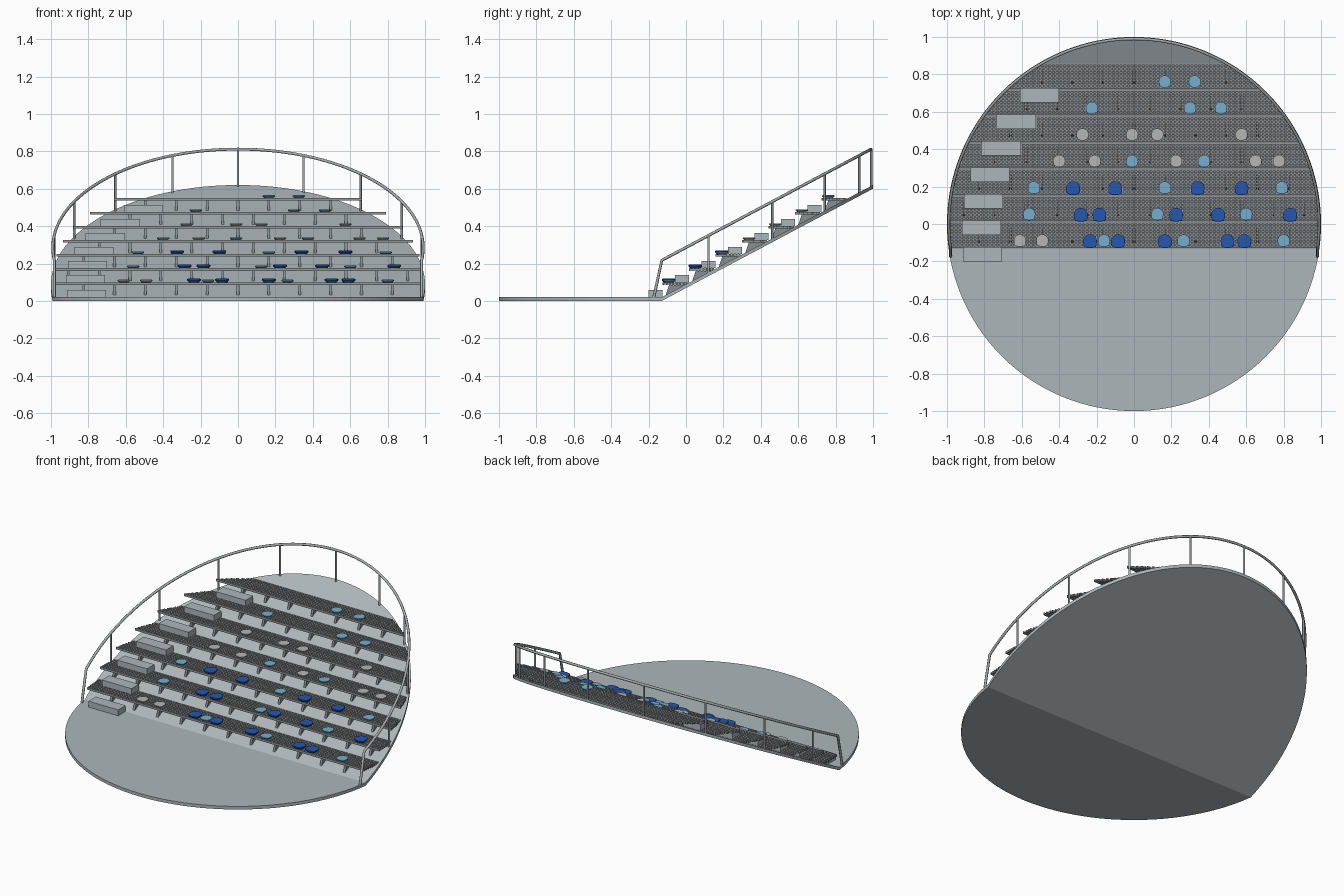
import bpy, bmesh
from math import sin, cos, radians, sqrt
from mathutils import Vector

if "Cube" in bpy.data.objects:
    bpy.data.objects.remove(bpy.data.objects["Cube"])

FOLD, PITCH, FLOOR = -0.13, 0.531, 0.02      # hinge line, incline, floor top
ROWS, STEP, DEPTH, THICK = 7, 0.1417, 0.134, 0.014


def material(name, r, g, b):
    m = bpy.data.materials.new(name)
    m.use_nodes = True
    m.diffuse_color = (r, g, b, 1)
    m.node_tree.nodes["Principled BSDF"].inputs["Base Color"].default_value = (r, g, b, 1)
    return m


pale = material("pale grey floor", 0.42, 0.47, 0.50)
metal = material("grating steel", 0.29, 0.30, 0.31)
slate = material("bracket slate", 0.24, 0.27, 0.29)
rail_grey = material("rail grey", 0.40, 0.42, 0.43)
navy = material("deep blue", 0.018, 0.095, 0.42)
sky = material("light blue", 0.18, 0.43, 0.62)
ash = material("seat grey", 0.46, 0.47, 0.47)


def finish(name, bm, mat):
    mesh = bpy.data.meshes.new(name)
    bmesh.ops.recalc_face_normals(bm, faces=bm.faces[:])
    bm.to_mesh(mesh)
    bm.free()
    mesh.materials.append(mat)
    ob = bpy.data.objects.new(name, mesh)
    bpy.context.collection.objects.link(ob)


def box(bm, x0, x1, y0, y1, z0, z1):
    verts = bmesh.ops.create_cube(bm, size=1)["verts"]
    for v in verts:
        v.co = ((x0 + x1) / 2 + v.co.x * (x1 - x0),
                (y0 + y1) / 2 + v.co.y * (y1 - y0),
                (z0 + z1) / 2 + v.co.z * (z1 - z0))


def slope(y):
    return FLOOR + max(0, (y - FOLD) * PITCH)


def half_width(y):
    return sqrt(max(0, 0.985 ** 2 - y * y))


def row_y(i):
    return -0.125 + i * STEP


def row_z(i):
    return 0.1 + i * STEP * PITCH


# Folded disc: flat stage in front, inclined stand behind
bm = bmesh.new()
bmesh.ops.create_circle(bm, cap_ends=True, segments=128, radius=1)
bmesh.ops.bisect_plane(bm, geom=bm.verts[:] + bm.edges[:] + bm.faces[:],
                       plane_co=(0, FOLD, 0), plane_no=(0, 1, 0))
for v in bm.verts:
    v.co.z = slope(v.co.y) - FLOOR
ext = bmesh.ops.extrude_face_region(bm, geom=bm.faces[:], use_keep_orig=True)
for v in ext["geom"]:
    if isinstance(v, bmesh.types.BMVert):
        v.co.z += FLOOR
finish("folded_disc", bm, pale)

# Grating planks, trimmed to the round outline
for i in range(ROWS):
    y0, top = row_y(i), row_z(i)
    bm = bmesh.new()
    bars = 8
    for k in range(bars):
        y = y0 + 0.004 + k * (DEPTH - 0.008) / (bars - 1)
        w = half_width(y)
        box(bm, -w, w, y - 0.004, y + 0.004, top - THICK, top)
    for k in range(-49, 50):
        x = k * 0.02
        end = min(y0 + DEPTH, half_width(x))
        if end > y0 + 0.01 and abs(x) < half_width(y0):
            box(bm, x - 0.004, x + 0.004, y0, end, top - THICK + 0.001, top - 0.001)
    finish(f"grating_row_{i + 1}", bm, metal)

    # Triangular brackets, staggered between rows
    bm = bmesh.new()
    under = top - THICK
    back = FOLD + (under - FLOOR) / PITCH
    profile = [(y0 + 0.015, slope(y0 + 0.015) - 0.005), (y0 + 0.035, under),
               (back, under), (back, slope(back) - 0.005)]
    for k in range(-7, 8):
        x = (k + 0.5 * (i % 2)) * 0.165
        if abs(x) < half_width(max(back, abs(y0))) - 0.01:
            face = bm.faces.new([bm.verts.new((x - 0.007, y, z)) for y, z in profile])
            side = bmesh.ops.extrude_face_region(bm, geom=[face], use_keep_orig=True)
            bmesh.ops.translate(bm, vec=(0.014, 0, 0),
                                verts=[g for g in side["geom"] if isinstance(g, bmesh.types.BMVert)])
    finish(f"brackets_row_{i + 1}", bm, slate)

# Stair blocks along the right-hand side
for i, x in enumerate([-0.81, -0.815, -0.805, -0.77, -0.71, -0.63, -0.505]):
    bm = bmesh.new()
    y = row_y(i - 1) + 0.065
    z = row_z(i - 1) if i else FLOOR
    box(bm, x - 0.105, x + 0.105, y, y + 0.075, z, z + 0.038)
    finish(f"stair_block_{i + 1}", bm, pale)


# Round bowl seats with a flattened front; the deep blue ones are taller
def seat(name, x, row, mat):
    deep = mat is navy
    r = 0.037 if deep else 0.033
    y, z = row_y(row) + (0.033 if deep else 0.036), row_z(row)
    rise = 0.017 if deep else 0.012
    rings = [(0.6, -0.012), (0.75, 0), (1, rise * 0.6), (1, rise), (0.88, rise + 0.002)]
    squash = 1.4 if row < 3 else 1.1
    bm = bmesh.new()
    loops = []
    for s, dz in rings:
        loop = []
        for k in range(20):
            a = radians(k * 18)
            px, py = cos(a), sin(a)
            if py < 0:
                px = max(-0.95, min(0.95, px * squash))
            loop.append(bm.verts.new((x + px * r * s, y + py * r * s, z + dz)))
        loops.append(loop)
    for a, b in zip(loops, loops[1:]):
        for k in range(20):
            bm.faces.new((a[k - 1], a[k], b[k], b[k - 1]))
    bm.faces.new(loops[0])
    bm.faces.new(loops[-1])
    finish(name, bm, mat)


seats = [
    {ash: [-0.61, -0.49], navy: [-0.235, -0.085, 0.165, 0.5, 0.59], sky: [-0.16, 0.265, 0.8]},
    {sky: [-0.56, 0.125, 0.6], navy: [-0.285, -0.185, 0.225, 0.45, 0.835]},
    {sky: [-0.535, 0.165, 0.79], navy: [-0.325, -0.1, 0.34, 0.575]},
    {ash: [-0.4, -0.21, 0.225, 0.65, 0.775], sky: [-0.01, 0.375]},
    {ash: [-0.275, -0.01, 0.125, 0.575]},
    {sky: [-0.225, 0.3, 0.465]},
    {sky: [0.165, 0.325]},
]
for row, groups in enumerate(seats):
    for mat, places in groups.items():
        for x in places:
            seat(f"seat_row_{row + 1}", x, row, mat)


# Handrail and posts as round tubes
def tube(name, points, radius):
    curve = bpy.data.curves.new(name, "CURVE")
    curve.dimensions = "3D"
    curve.bevel_depth = radius
    curve.bevel_resolution = 2
    curve.use_fill_caps = True
    spline = curve.splines.new("POLY")
    spline.points.add(len(points) - 1)
    for p, co in zip(spline.points, points):
        p.co = (*co, 1)
    curve.materials.append(rail_grey)
    ob = bpy.data.objects.new(name, curve)
    bpy.context.collection.objects.link(ob)


def on_rim(angle, lift):
    a = radians(angle)
    y = 0.99 * cos(a)
    return Vector((0.99 * sin(a), y, slope(y) + lift))


RISE = 0.197
arc = [on_rim(a * 97.5 / 48, RISE) for a in range(-48, 49)]
feet = [Vector((s * 0.982, -0.172, FLOOR)) for s in (-1, 1)]
tube("handrail", [feet[0]] + arc + [feet[1]], 0.008)
for k in range(-4, 5):
    tube("rail_post", [on_rim(k * 20.75, -0.01), on_rim(k * 20.75, RISE)], 0.006)
